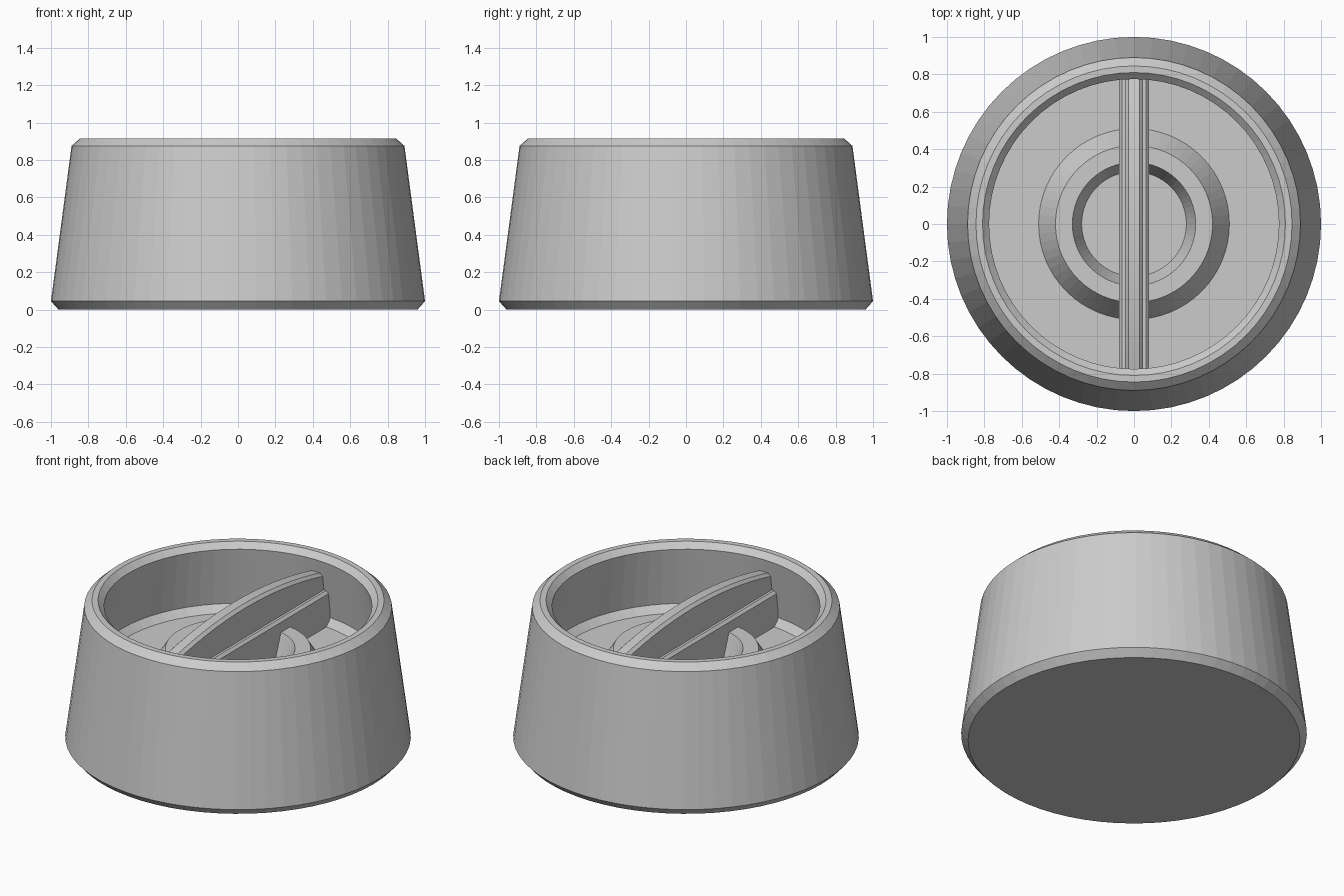
import bpy, bmesh, math

SIDES = 64
FLOOR = 0.47

old = bpy.data.objects.get("Cube")
if old:
    bpy.data.objects.remove(old, do_unlink=True)

grey = bpy.data.materials.new("light grey")
grey.use_nodes = True
colour = (0.6, 0.6, 0.6, 1)
grey.diffuse_color = colour
grey.node_tree.nodes["Principled BSDF"].inputs["Base Color"].default_value = colour


def finish(name, bm):
    bmesh.ops.recalc_face_normals(bm, faces=bm.faces)
    mesh = bpy.data.meshes.new(name)
    bm.to_mesh(mesh)
    bm.free()
    mesh.materials.append(grey)
    obj = bpy.data.objects.new(name, mesh)
    bpy.context.collection.objects.link(obj)
    return obj


def skin(name, rings):
    """Join closed rings of points with quads and cap both ends."""
    bm = bmesh.new()
    loops = [[bm.verts.new(p) for p in ring] for ring in rings]
    for a, b in zip(loops, loops[1:]):
        for i in range(len(a)):
            j = (i + 1) % len(a)
            bm.faces.new((a[i], a[j], b[j], b[i]))
    bm.faces.new(loops[0])
    bm.faces.new(loops[-1])
    return finish(name, bm)


def turned(name, profile):
    angles = [2 * math.pi * i / SIDES for i in range(SIDES)]
    return skin(name, [[(r * math.cos(a), r * math.sin(a), z) for a in angles]
                       for r, z in profile])


def chamfered_bar(name, half_width, chamfer, bottom, half_length, top_at, steps):
    """Bar along y with chamfered upper edges and a top height given by top_at(y)."""
    rings = []
    for i in range(steps + 1):
        y = half_length * (2 * i / steps - 1)
        top = top_at(y)
        right = [(half_width, bottom), (half_width, top - chamfer),
                 (half_width - chamfer, top)]
        section = right + [(-x, z) for x, z in reversed(right)]
        rings.append([(x, y, z) for x, z in section])
    return skin(name, rings)


# Tapered cup: bevelled foot and rim, undercut inner wall, chamfered floor
turned("cup_body", [(0.96, 0), (1, 0.045), (0.89, 0.875), (0.845, 0.915),
                    (0.81, 0.915), (0.775, 0.88), (0.824, 0.512), (0.782, FLOOR)])

# Raised ring around the middle of the floor
turned("floor_ring", [(0.51, FLOOR), (0.42, 0.61), (0.33, 0.61), (0.28, FLOOR + 0.005)])

# Wide grip base and the arched blade on top of it
chamfered_bar("grip_base", 0.08, 0.016, FLOOR - 0.02, 0.815, lambda y: 0.69, 1)
blade = chamfered_bar("grip_blade", 0.048, 0.018, 0.67, 0.8,
                      lambda y: 0.895 - 0.1 * (y / 0.8) ** 2, 16)

bpy.ops.object.select_all(action='DESELECT')
blade.select_set(True)
bpy.context.view_layer.objects.active = blade
bpy.ops.object.shade_smooth_by_angle(angle=math.radians(20))
